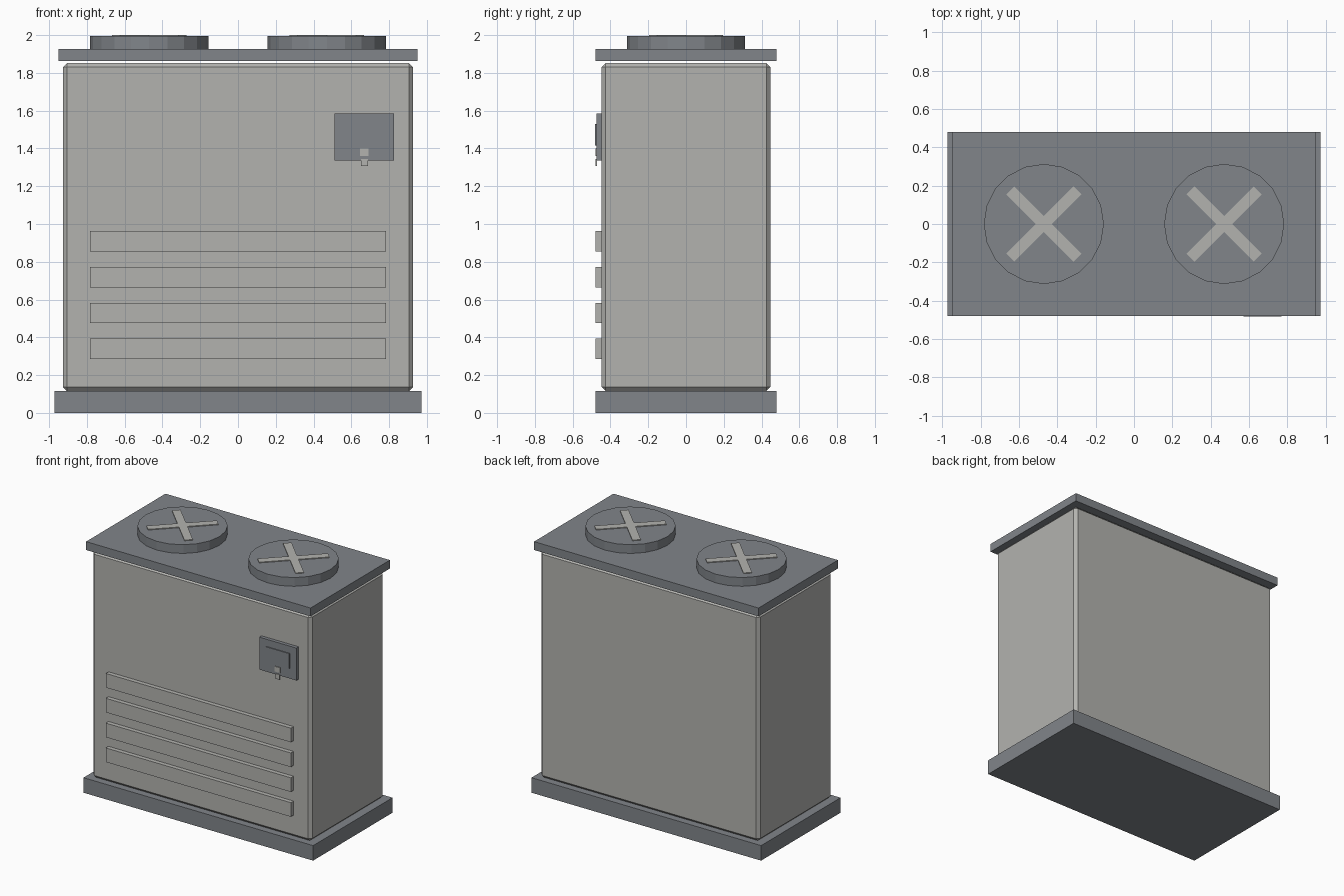
import bpy
import math

cube = bpy.data.objects.get("Cube")
if cube:
    bpy.data.objects.remove(cube, do_unlink=True)


def material(name, colour):
    m = bpy.data.materials.new(name)
    m.use_nodes = True
    m.diffuse_color = colour
    m.node_tree.nodes["Principled BSDF"].inputs["Base Color"].default_value = colour
    return m


LIGHT = material("warm light grey", (0.45, 0.45, 0.43, 1))
DARK = material("slate grey", (0.22, 0.235, 0.255, 1))


def box(name, xs, ys, zs, mat, bevel=0, turn=0):
    """Box spanning the given (min, max) ranges, turned about its own centre."""
    spans = (xs, ys, zs)
    bpy.ops.mesh.primitive_cube_add(size=1, location=[(a + b) / 2 for a, b in spans])
    ob = bpy.context.object
    ob.name = name
    ob.scale = [b - a for a, b in spans]
    bpy.ops.object.transform_apply(location=False, rotation=False, scale=True)
    ob.rotation_euler.z = turn
    ob.data.materials.append(mat)
    if bevel:
        mod = ob.modifiers.new("Chamfer", 'BEVEL')
        mod.width = bevel
        mod.segments = 1
    return ob


# Plinth, cabinet and lid
box("base", (-0.972, 0.972), (-0.48, 0.48), (0, 0.115), DARK)
box("cabinet", (-0.927, 0.927), (-0.447, 0.447), (0.115, 1.852), LIGHT, bevel=0.022)
box("lid", (-0.95, 0.95), (-0.48, 0.48), (1.863, 1.927), DARK)

# Fan housings with crossed blades
for side, x in (("right", -0.47), ("left", 0.47)):
    bpy.ops.mesh.primitive_cylinder_add(vertices=20, radius=0.313, depth=0.068,
                                        location=(x, 0, 1.96))
    fan = bpy.context.object
    fan.name = side + "_fan_housing"
    fan.data.materials.append(DARK)
    for i, angle in enumerate((45, -45)):
        box(f"{side}_fan_blade_{i + 1}", (x - 0.248, x + 0.248), (-0.03, 0.03),
            (1.98, 2.0), LIGHT, turn=math.radians(angle))

# Front vent slats
for i in range(4):
    z = 0.285 + 0.19 * i
    box(f"vent_slat_{i + 1}", (-0.783, 0.783), (-0.48, -0.44), (z, z + 0.108), LIGHT)

# Control panel with screen, knob and lever
box("control_panel", (0.512, 0.827), (-0.474, -0.446), (1.337, 1.585), DARK)
box("panel_screen", (0.57, 0.77), (-0.481, -0.47), (1.415, 1.53), DARK)
box("panel_knob", (0.647, 0.69), (-0.48, -0.46), (1.36, 1.4), LIGHT)
box("panel_lever", (0.65, 0.688), (-0.48, -0.472), (1.307, 1.345), LIGHT)
